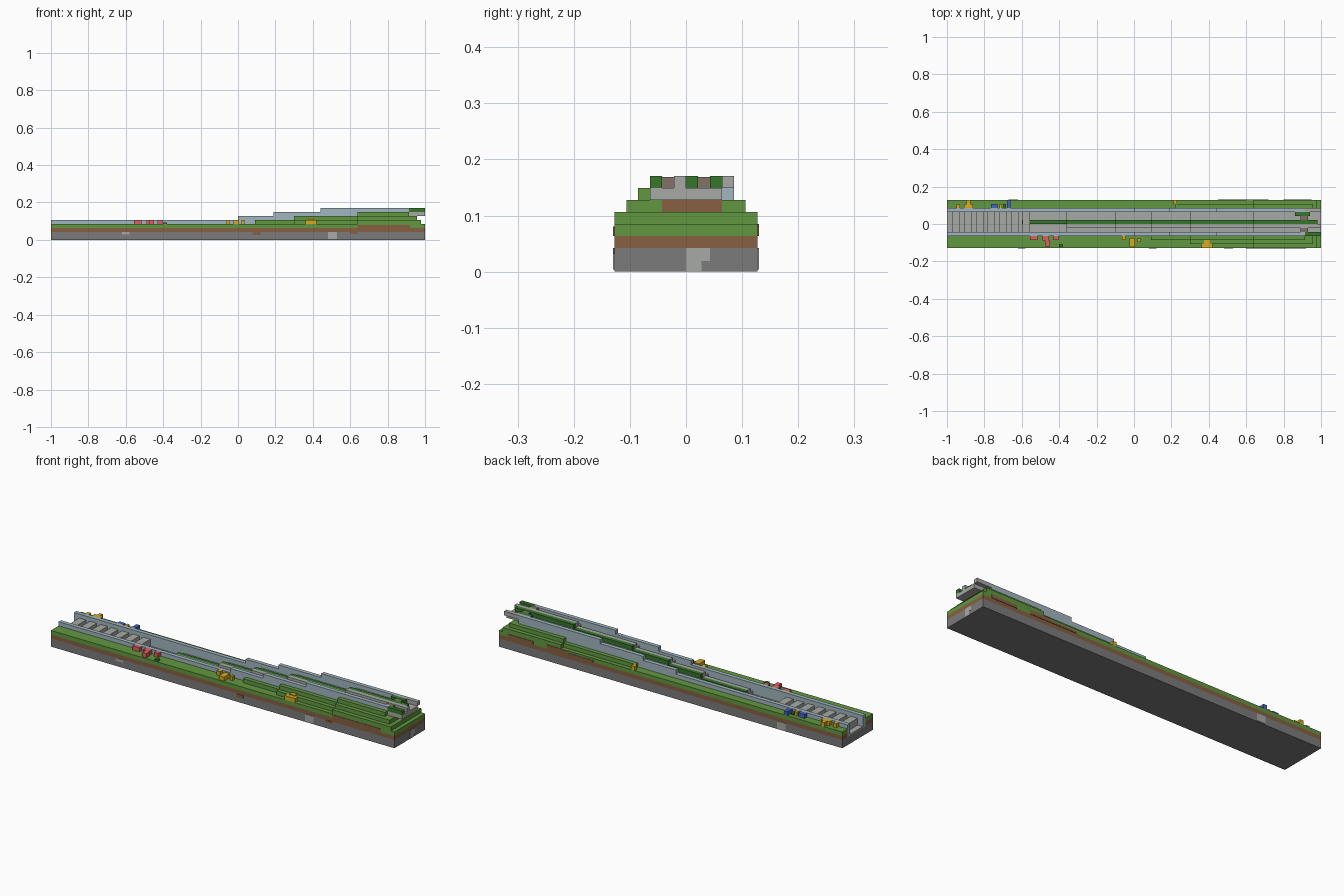
import bpy

U = 2 / 94  # block size used for widths and heights

cube = bpy.data.objects.get("Cube")
if cube:
    bpy.data.objects.remove(cube, do_unlink=True)


def material(name, r, g, b):
    m = bpy.data.materials.new(name)
    m.use_nodes = True
    col = [(c / 255) ** 2.2 for c in (r, g, b)] + [1]
    m.diffuse_color = col
    m.node_tree.nodes["Principled BSDF"].inputs["Base Color"].default_value = col
    return m


STONE = material("stone grey", 122, 122, 122)
PALE = material("pale stone", 166, 168, 164)
DIRT = material("dirt brown", 134, 96, 67)
GRASS = material("grass green", 98, 150, 66)
LEAF = material("dark leaf green", 58, 118, 48)
WALL = material("pale blue stone", 160, 180, 190)
PLANK = material("dull plank brown", 130, 112, 104)
RED = material("red petals", 222, 96, 98)
YELLOW = material("yellow petals", 214, 170, 40)
BLUE = material("blue petals", 72, 100, 200)


def boxes(name, mat, *items):
    """One object from boxes: x in scene units, y and z in blocks."""
    verts, faces = [], []
    for x0, x1, y0, y1, z0, z1 in items:
        n = len(verts)
        verts += [(x, y * U, z * U) for z in (z0, z1)
                  for x, y in ((x0, y0), (x1, y0), (x1, y1), (x0, y1))]
        faces += [[n + i for i in f] for f in
                  ((3, 2, 1, 0), (4, 5, 6, 7), (0, 1, 5, 4),
                   (1, 2, 6, 5), (2, 3, 7, 6), (3, 0, 4, 7))]
    me = bpy.data.meshes.new(name)
    me.from_pydata(verts, [], faces)
    me.materials.append(mat)
    ob = bpy.data.objects.new(name, me)
    bpy.context.collection.objects.link(ob)
    return ob


# ground layers, split by the sunken track
boxes("stone_base", STONE, (-1, 1, -6, 6, 0, 2))
SIDES = ((-6, -3), (4, 6))
boxes("dirt_layer", DIRT, *[(-1, 1, a, b, 2, 3) for a, b in SIDES],
      (.91, 1, -3, 4, 2, 3))
boxes("grass_layer", GRASS, *[(-1, 1, a, b, 3, 4) for a, b in SIDES],
      (.91, 1, -3, 4, 3, 4))

# stepped banks
boxes("front_bank", GRASS,
      (.09, .979, -4, -3, 4, 5), (.3, .979, -5, -4, 4, 5),
      (.64, .979, -6, -5, 4, 5), (.3, .957, -4, -3, 5, 6),
      (.64, .957, -5, -4, 5, 6), (.64, .915, -4, -3, 6, 7))
boxes("back_bank", GRASS,
      (.22, .979, 4, 5, 4, 5), (.64, .979, 5, 6, 4, 5),
      (.64, .957, 4, 5, 5, 6))
boxes("end_bank", GRASS, (.91, .979, -3, 4, 4, 5))
boxes("end_bank_dirt", DIRT, (.91, .957, -2, 3, 5, 6))
boxes("end_bank_turf", GRASS, (.91, .957, -3, -2, 5, 6), (.91, .957, 3, 4, 5, 6))

# side walls rising in steps
STEPS = ((-1, 0, 5), (0, .19, 6), (.19, .44, 7), (.44, .915, 8))
for name, y in (("front_wall", -3), ("back_wall", 3)):
    boxes(name, WALL, *[(a, b, y, y + 1, 2, z) for a, b, z in STEPS])

# track floor with central hedge and curb
FLOOR = ((-1, -.36, 2.3), (-.36, -.1, 3), (-.1, .09, 4),
         (.09, .3, 5), (.3, .64, 6), (.64, .915, 7))
boxes("track_floor", PALE, *[(a, b, -2, 3, 2, z) for a, b, z in FLOOR])
boxes("track_curb", PALE, *[(a, b, -1, 0, z, z + 1) for a, b, z in FLOOR[1:]])
boxes("hedge", LEAF, *[(max(a, -.6), b, 0, 1, z, z + 1) for a, b, z in FLOOR])

# cross slats at the low end
boxes("track_slats", PALE,
      *[(x, x + .04, -2, 3, 2.3, 4)
        for x in [-.97 + .0625 * i for i in range(7)]])

# overhanging end of the track
boxes("overhang_floor", PALE, (.915, 1, -3, 3, 6, 7), (.915, 1, 3, 4, 7, 8),
      (.915, 1, -1, 0, 7, 8))
boxes("overhang_leaves", LEAF, (.915, 1, -3, -2, 7, 8), (.915, .98, 0, 1, 7, 8),
      (.86, .94, 2, 3, 7, 8))
boxes("overhang_planks", PLANK, (.89, .93, -2, -1, 7, 7.95), (.89, .93, 1, 2, 7, 7.95))

# thin patches of earth and pale rock on the sides
T = .1
boxes("dirt_patches", DIRT,
      (.64, .92, -6 - T, -6, 3, 3.8), (.08, .12, -6 - T, -6, 1.2, 2),
      (.6, .64, -6 - T, -6, 1.5, 2), (.45, .6, 6, 6 + T, 3, 3.5),
      (.6, .72, 6, 6 + T, 3, 4), (.8, .95, 6, 6 + T, 3, 3.8))
boxes("pale_patches", PALE,
      (.48, .53, -6 - T, -6, .2, 2), (-.62, -.58, -6 - T, -6, 1.3, 2),
      (-.67, -.62, 6, 6 + T, .2, 2), (.999, 1.001, 0, 1.3, 0, 2),
      (.999, 1.001, 1.3, 2, .9, 2))

# flowers on the grass
boxes("red_flowers", RED,
      (-.555, -.515, -4, -3, 4, 5), (-.49, -.455, -4.2, -3, 4, 5),
      (-.475, -.45, -5.6, -4.2, 4, 5), (-.43, -.405, -4, -3, 4, 5))
boxes("yellow_flowers", YELLOW,
      (-.065, -.045, -4, -3, 4, 5), (-.025, .005, -5.8, -3.5, 4, 5),
      (.02, .035, -4.5, -3.7, 4, 5), (.36, .42, -6, -5, 4, 5),
      (.375, .405, -5, -4, 5, 5.2), (-.95, -.93, 4, 5, 4, 5),
      (-.91, -.86, 4, 5, 4, 5), (-.895, -.875, 5, 6, 4, 5),
      (-.72, -.705, 4, 5, 4, 5), (.21, .23, 5, 6, 4, 5))
boxes("blue_flowers", BLUE,
      (-.765, -.73, 4, 5, 4, 5), (-.68, -.66, 4, 6, 4, 5))
boxes("flower_leaves", LEAF, (-.4, -.38, -5.8, -5, 4, 4.4), (-.7, -.685, 4, 5, 4, 4.5))
